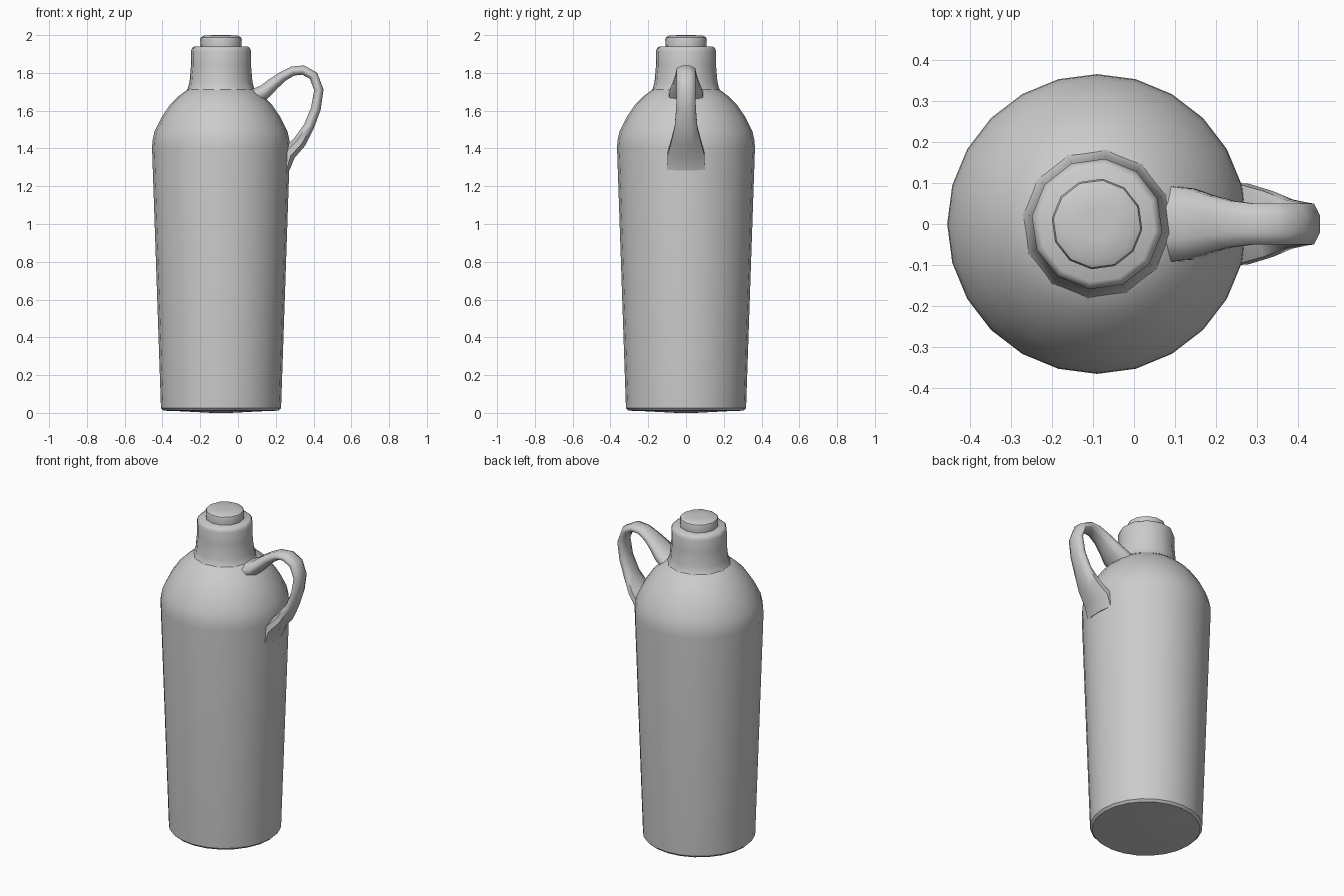
import bpy, bmesh
from math import sin, cos, pi, radians
from mathutils import Vector

AXIS_X = -0.09

cube = bpy.data.objects.get("Cube")
if cube:
    bpy.data.objects.remove(cube, do_unlink=True)

grey = bpy.data.materials.new("plain_grey")
grey.use_nodes = True
grey.diffuse_color = (0.6, 0.6, 0.6, 1)
grey.node_tree.nodes["Principled BSDF"].inputs["Base Color"].default_value = (0.6, 0.6, 0.6, 1)


def loft(name, rings, sharp=40):
    """Skin a list of point rings and close both ends."""
    bm = bmesh.new()
    loops = [[bm.verts.new(p) for p in ring] for ring in rings]
    n = len(loops[0])
    for a, b in zip(loops, loops[1:]):
        for i in range(n):
            j = (i + 1) % n
            bm.faces.new((a[i], a[j], b[j], b[i]))
    bm.faces.new(loops[0][::-1])
    bm.faces.new(loops[-1])
    bmesh.ops.recalc_face_normals(bm, faces=bm.faces)
    mesh = bpy.data.meshes.new(name)
    bm.to_mesh(mesh)
    bm.free()
    mesh.materials.append(grey)
    obj = bpy.data.objects.new(name, mesh)
    bpy.context.collection.objects.link(obj)
    bpy.ops.object.select_all(action='DESELECT')
    obj.select_set(True)
    bpy.context.view_layer.objects.active = obj
    bpy.ops.object.shade_smooth_by_angle(angle=radians(sharp))
    return obj


def turned(name, profile, sides, twist=0.0):
    """Lathe a (radius, height) profile around the bottle axis."""
    rings = []
    for r, z in profile:
        angles = [2 * pi * i / sides + twist for i in range(sides)]
        rings.append([(AXIS_X + r * cos(a), r * sin(a), z) for a in angles])
    return loft(name, rings)


# Tapered body with rounded shoulder
turned("body", [
    (0.05, 0.0), (0.2, 0.008), (0.305, 0.012), (0.318, 0.025), (0.365, 1.4),
    (0.363, 1.44), (0.352, 1.49), (0.315, 1.565), (0.267, 1.635),
    (0.22, 1.68), (0.18, 1.71), (0.1, 1.74)], 24)

# Neck with softened lip
turned("neck", [
    (0.2, 1.68), (0.178, 1.715), (0.168, 1.75), (0.16, 1.84),
    (0.16, 1.915), (0.154, 1.932), (0.142, 1.94)], 12, radians(-7))

# Stopper
turned("stopper", [
    (0.108, 1.93), (0.111, 1.975), (0.107, 1.988), (0.09, 1.997),
    (0.04, 2.0)], 12, radians(-7))

# Handle path: x, z, half width, half thickness
path = [
    (0.07, 1.66, 0.095, 0.05), (0.14, 1.70, 0.086, 0.038),
    (0.185, 1.74, 0.07, 0.033), (0.235, 1.78, 0.057, 0.027),
    (0.29, 1.81, 0.05, 0.025), (0.345, 1.815, 0.05, 0.025),
    (0.40, 1.785, 0.05, 0.025), (0.428, 1.71, 0.05, 0.025),
    (0.412, 1.61, 0.052, 0.026), (0.375, 1.515, 0.06, 0.028),
    (0.327, 1.435, 0.08, 0.035), (0.265, 1.37, 0.098, 0.04),
    (0.245, 1.29, 0.1, 0.028)]
centres = [Vector((x, 0, z)) for x, z, w, t in path]
rings = []
for i, (x, z, w, t) in enumerate(path):
    ahead = centres[min(i + 1, len(path) - 1)]
    behind = centres[max(i - 1, 0)]
    along = (ahead - behind).normalized()
    side = Vector((0, 1, 0))
    out = along.cross(side)
    ring = []
    for k in range(8):
        a = 2 * pi * (k + 0.5) / 8
        ring.append(centres[i] + side * w * cos(a) / cos(pi / 8)
                    + out * t * sin(a) / cos(pi / 8))
    rings.append(ring)
loft("handle", rings, 65)
